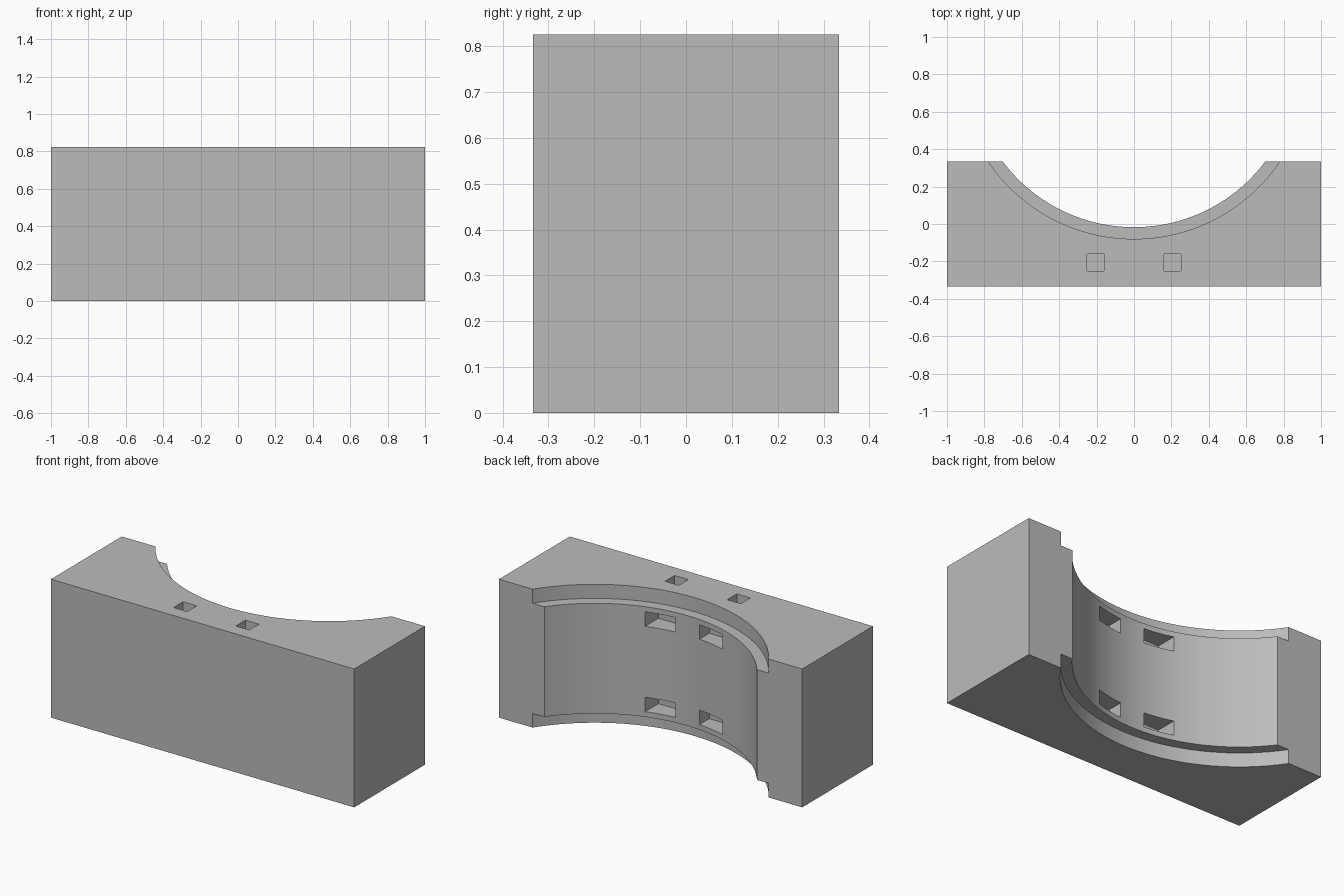
import bpy
import math

if "Cube" in bpy.data.objects:
    bpy.data.objects.remove(bpy.data.objects["Cube"], do_unlink=True)

LENGTH, DEPTH, HEIGHT = 2.0, 0.667, 0.825
ARC_Y = 0.86            # centre line of the curved cradle
INNER_R, RIM_R = 0.877, 0.94
RIM_H = 0.084           # height of the stepped rims
SLOT = 0.086

grey = bpy.data.materials.new("plain grey")
grey.use_nodes = True
colour = (0.5, 0.5, 0.5, 1)
grey.diffuse_color = colour
grey.node_tree.nodes["Principled BSDF"].inputs["Base Color"].default_value = colour


def box(name, x, y, z):
    """Box from (min, max) ranges on each axis."""
    centre = [(a + b) / 2 for a, b in (x, y, z)]
    bpy.ops.mesh.primitive_cube_add(size=1, location=centre)
    ob = bpy.context.object
    ob.name = name
    ob.scale = [b - a for a, b in (x, y, z)]
    bpy.ops.object.transform_apply(location=True, rotation=False, scale=True)
    ob.data.materials.append(grey)
    return ob


def cylinder(name, radius, z0, z1):
    bpy.ops.mesh.primitive_cylinder_add(vertices=160, radius=radius, depth=z1 - z0,
                                        location=(0, ARC_Y, (z0 + z1) / 2))
    ob = bpy.context.object
    ob.name = name
    ob.data.materials.append(grey)
    return ob


def cut(target, cutter):
    cutter.hide_render = True
    mod = target.modifiers.new(cutter.name, "BOOLEAN")
    mod.operation, mod.solver, mod.object = "DIFFERENCE", "EXACT", cutter
    bpy.context.view_layer.objects.active = target
    bpy.ops.object.modifier_apply(modifier=mod.name)
    bpy.data.objects.remove(cutter, do_unlink=True)


# Main block
block = box("cradle_block", (-LENGTH / 2, LENGTH / 2), (-DEPTH / 2, DEPTH / 2), (0, HEIGHT))

# Curved cradle with a wider step at the top and bottom
cut(block, cylinder("cradle_cutter", INNER_R, -0.1, HEIGHT + 0.1))
cut(block, cylinder("lower_rim_cutter", RIM_R, -0.1, RIM_H))
cut(block, cylinder("upper_rim_cutter", RIM_R, HEIGHT - RIM_H, HEIGHT + 0.1))

# Mirrored pockets in the curved wall and square shafts in the top
for side in (-1, 1):
    for z in (0.115, HEIGHT - 0.115 - SLOT):
        cut(block, box("pocket_cutter", sorted((side * 0.08, side * 0.255)),
                       (-0.105, 0.2), (z, z + SLOT)))
    cut(block, box("shaft_cutter", sorted((side * 0.16, side * 0.25)),
                   (-0.25, -0.16), (0.115, HEIGHT + 0.1)))

# Smooth curved walls with crisp edges
bpy.ops.object.select_all(action="DESELECT")
block.select_set(True)
bpy.context.view_layer.objects.active = block
bpy.ops.object.shade_smooth_by_angle(angle=math.radians(30))
